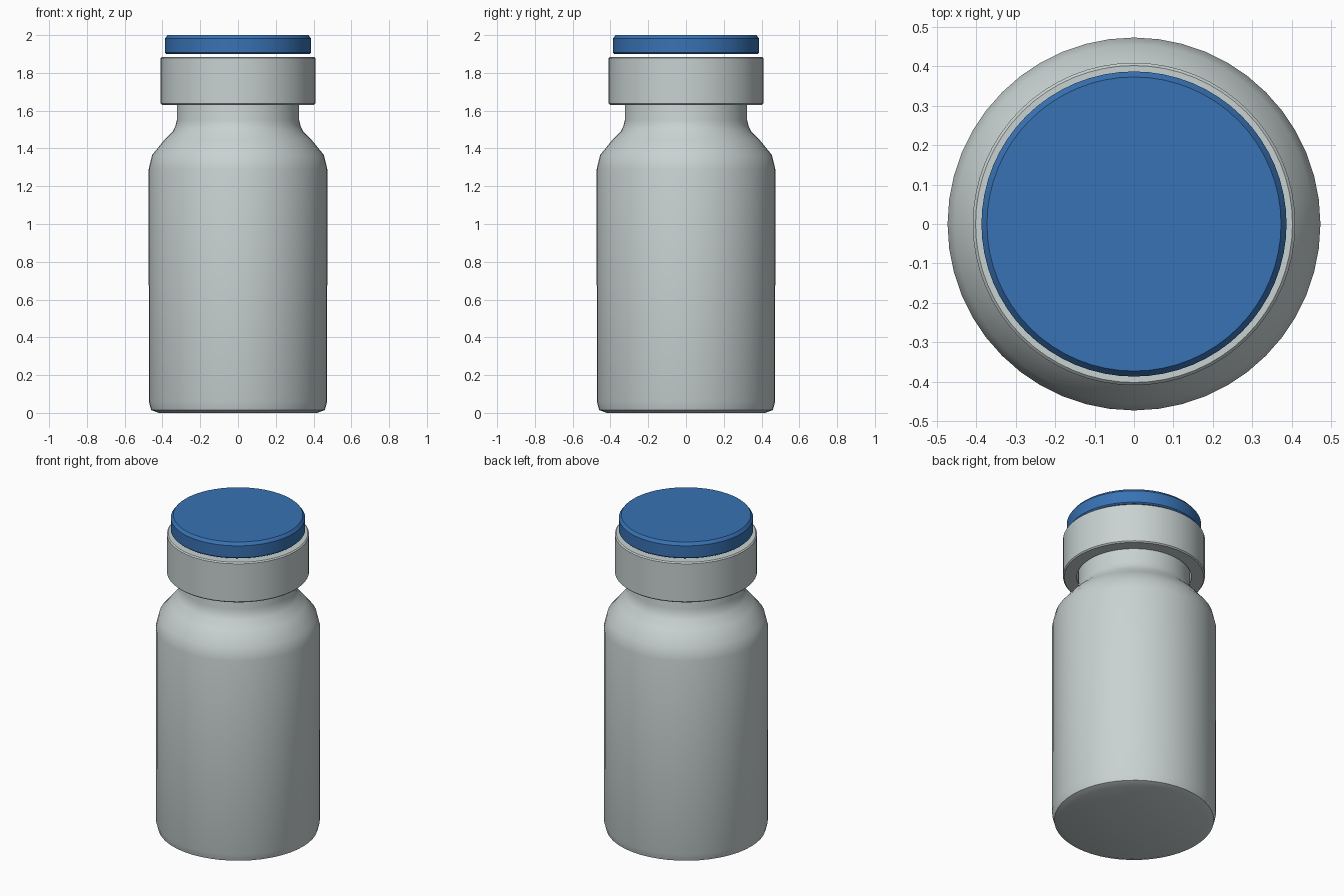
import bpy
import bmesh
import math

cube = bpy.data.objects.get("Cube")
if cube:
    bpy.data.objects.remove(cube, do_unlink=True)


def material(name, colour):
    mat = bpy.data.materials.new(name)
    mat.use_nodes = True
    mat.diffuse_color = colour
    mat.node_tree.nodes["Principled BSDF"].inputs["Base Color"].default_value = colour
    return mat


def lathe(name, profile, mat, segments=64, closed=False):
    """Spin an (radius, height) profile around the z axis."""
    bm = bmesh.new()
    verts = [bm.verts.new((r, 0, z)) for r, z in profile]
    pairs = list(zip(verts, verts[1:]))
    if closed:
        pairs.append((verts[-1], verts[0]))
    edges = [bm.edges.new(p) for p in pairs]
    bmesh.ops.spin(bm, geom=verts + edges, axis=(0, 0, 1), cent=(0, 0, 0),
                   angle=math.tau, steps=segments, use_merge=True)
    bmesh.ops.remove_doubles(bm, verts=bm.verts, dist=0.0001)
    bmesh.ops.recalc_face_normals(bm, faces=bm.faces)
    mesh = bpy.data.meshes.new(name)
    bm.to_mesh(mesh)
    bm.free()
    mesh.materials.append(mat)
    obj = bpy.data.objects.new(name, mesh)
    bpy.context.collection.objects.link(obj)
    bpy.ops.object.select_all(action="DESELECT")
    obj.select_set(True)
    bpy.context.view_layer.objects.active = obj
    bpy.ops.object.shade_smooth_by_angle(angle=math.radians(35))
    return obj


grey = material("pale grey", (0.58, 0.64, 0.64, 1))
blue = material("cap blue", (0.04, 0.17, 0.46, 1))

# Bottle: base, wall, rounded shoulder and neck
lathe("bottle_body", [
    (0, 0), (0.42, 0), (0.46, 0.015), (0.472, 0.06), (0.473, 1.29),
    (0.455, 1.365), (0.39, 1.445), (0.345, 1.49), (0.331, 1.52),
    (0.324, 1.55), (0.323, 1.84), (0, 1.84)], grey, 48)

# Crimped collar around the neck, with small bevelled rims
lathe("crimp_collar", [
    (0.33, 1.63), (0.402, 1.63), (0.409, 1.637), (0.409, 1.878),
    (0.402, 1.885), (0, 1.885), (0, 1.85), (0.33, 1.85)], grey, closed=True)

# Flip-off cap disc, floating just above the collar
lathe("cap_disc", [
    (0, 1.9), (0.38, 1.9), (0.387, 1.907), (0.387, 1.982),
    (0.373, 2.0), (0, 2.0)], blue)
